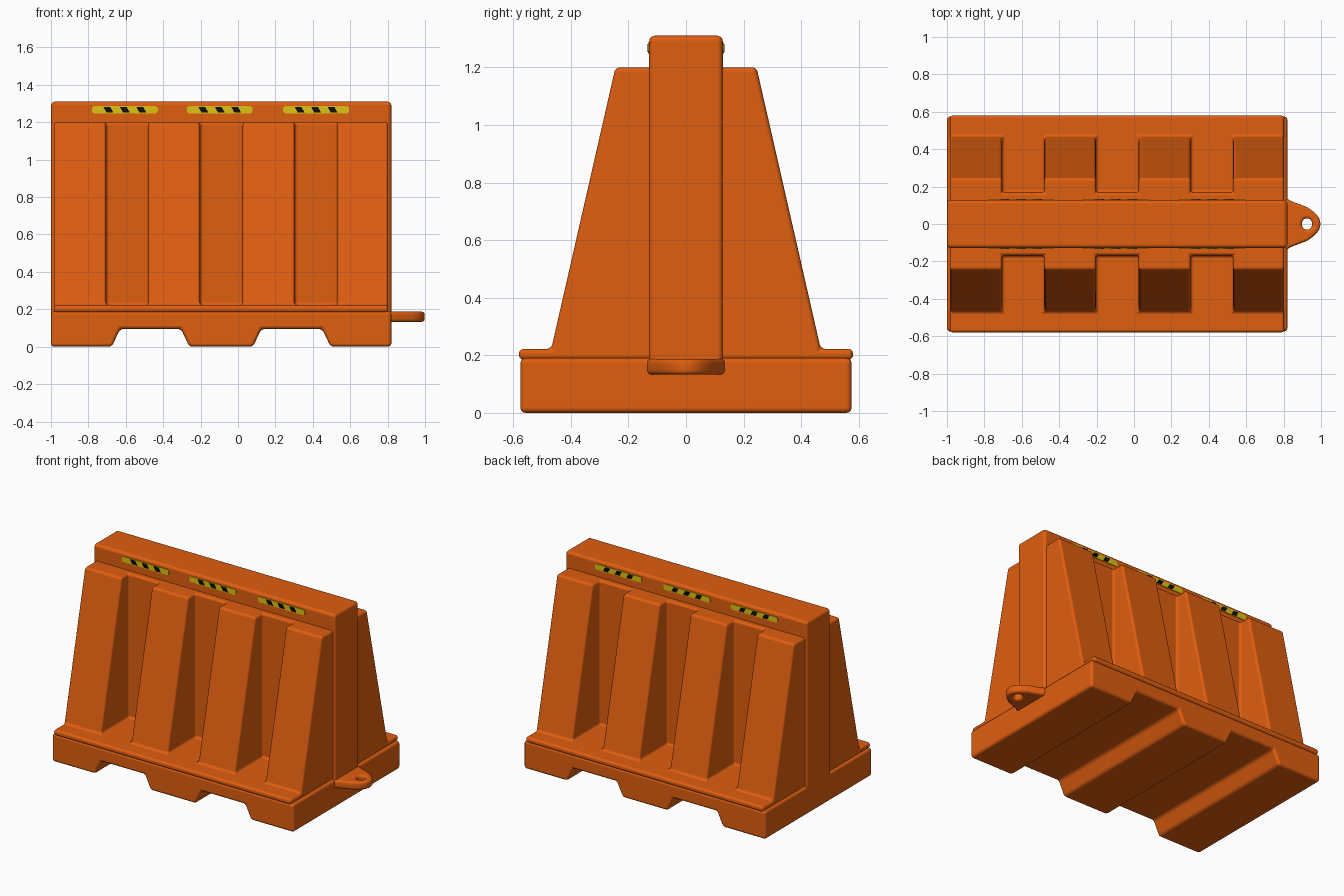
import bpy, bmesh

if "Cube" in bpy.data.objects:
    bpy.data.objects.remove(bpy.data.objects["Cube"])


def material(name, rgb):
    m = bpy.data.materials.new(name)
    m.diffuse_color = (*rgb, 1)
    m.use_nodes = True
    m.node_tree.nodes["Principled BSDF"].inputs["Base Color"].default_value = m.diffuse_color
    return m


ORANGE = material("orange plastic", (0.74, 0.112, 0.005))
YELLOW = material("reflector yellow", (0.74, 0.54, 0.006))
BLACK = material("reflector black", (0.004, 0.004, 0.004))


def finish(name, bm, mat, bevel=0.0, segments=3):
    bmesh.ops.recalc_face_normals(bm, faces=bm.faces)
    me = bpy.data.meshes.new(name)
    bm.to_mesh(me)
    bm.free()
    me.materials.append(mat)
    ob = bpy.data.objects.new(name, me)
    bpy.context.collection.objects.link(ob)
    if bevel:
        for p in me.polygons:
            p.use_smooth = True
        b = ob.modifiers.new("rounding", 'BEVEL')
        b.width = bevel
        b.segments = segments
        b.limit_method = 'ANGLE'
        b.angle_limit = 0.5
        b.harden_normals = True
    return ob


def prism_xz(bm, pts, y0, y1):
    """Extrude an x-z outline between two y values."""
    a = [bm.verts.new((x, y0, z)) for x, z in pts]
    b = [bm.verts.new((x, y1, z)) for x, z in pts]
    n = len(pts)
    bm.faces.new(a)
    bm.faces.new(b[::-1])
    for i in range(n):
        bm.faces.new((a[i], b[i], b[(i + 1) % n], a[(i + 1) % n]))


X0, X1 = -1.0, 0.82

# base with two forklift grooves
outline = [(X0, 0), (-0.675, 0), (-0.63, 0.095), (-0.305, 0.095), (-0.26, 0),
           (0.08, 0), (0.125, 0.095), (0.45, 0.095), (0.495, 0),
           (X1, 0), (X1, 0.19), (X0, 0.19)]
bm = bmesh.new()
prism_xz(bm, outline, -0.575, 0.575)
finish("base", bm, ORANGE, 0.018)

# centre wall with raised cap
bm = bmesh.new()
prism_xz(bm, [(X0, 0.13), (X1, 0.13), (X1, 1.31), (X0, 1.31)], -0.128, 0.128)
finish("centre_wall", bm, ORANGE, 0.02)

# flange and sloping ribs as one comb-shaped shell
XL, XR = -0.985, 0.803
ZF0, ZF, ZT = 0.184, 0.222, 1.2
Y_BOT, Y_TOP, Y_IN, Y_FL = 0.468, 0.245, 0.168, 0.58
comb = [(XL, 1)]
for a, b in ((-0.705, -0.48), (-0.203, 0.025), (0.303, 0.53)):
    comb += [(a, 1), (a, 0), (b, 0), (b, 1)]
comb.append((XR, 1))

bm = bmesh.new()
sides = {}
for s in (-1, 1):
    low = [bm.verts.new((x, s * (Y_BOT if o else Y_IN), ZF)) for x, o in comb]
    top = [bm.verts.new((x, s * (Y_TOP if o else Y_IN), ZT)) for x, o in comb]
    fl = [bm.verts.new((x, s * Y_FL, ZF)) for x in (XL, XR)]
    fb = [bm.verts.new((x, s * Y_FL, ZF0)) for x in (XL, XR)]
    bm.faces.new(low + [fl[1], fl[0]])
    bm.faces.new((fl[0], fl[1], fb[1], fb[0]))
    for i in range(len(comb) - 1):
        bm.faces.new((low[i], low[i + 1], top[i + 1], top[i]))
    sides[s] = (low, top, fl, fb)
f, k = sides[-1], sides[1]
bm.faces.new(f[1] + k[1][::-1])
bm.faces.new((f[3][0], f[3][1], k[3][1], k[3][0]))
for e, c in ((0, 0), (1, -1)):
    bm.faces.new((f[3][e], f[2][e], f[0][c], f[1][c],
                  k[1][c], k[0][c], k[2][e], k[3][e]))
finish("ribbed_body", bm, ORANGE, 0.016)

# coupling lug with pin hole
half = [(0.79, 0.14), (0.825, 0.138), (0.85, 0.122), (0.93, 0.088),
        (0.965, 0.06), (0.988, 0.03)]
edge = half + [(0.995, 0)] + [(x, -y) for x, y in half[::-1]]
cu = bpy.data.curves.new("coupling_lug", 'CURVE')
cu.dimensions = '2D'
cu.fill_mode = 'BOTH'
inset = 0.018
sp = cu.splines.new('POLY')
sp.points.add(len(edge) - 1)
for p, (x, y) in zip(sp.points, edge):
    p.co = (x - inset * 0.7, y * 0.88, 0, 1)
sp.use_cyclic_u = True
from math import cos, sin, pi
sp = cu.splines.new('POLY')
sp.points.add(19)
for i, p in enumerate(sp.points):
    t = 2 * pi * i / 20
    p.co = (0.925 + 0.043 * cos(t), 0.046 * sin(t), 0, 1)
sp.use_cyclic_u = True
cu.extrude = 0.012
cu.bevel_depth = 0.015
cu.bevel_resolution = 3
tmp = bpy.data.objects.new("lug_curve", cu)
bpy.context.collection.objects.link(tmp)
dg = bpy.context.evaluated_depsgraph_get()
bm = bmesh.new()
bm.from_mesh(bpy.data.meshes.new_from_object(tmp.evaluated_get(dg)))
bpy.data.objects.remove(tmp)
bmesh.ops.remove_doubles(bm, verts=bm.verts, dist=0.0005)
bmesh.ops.translate(bm, verts=bm.verts, vec=(0, 0, 0.16))
lug = finish("coupling_lug", bm, ORANGE)
lug.data.materials.clear()
lug.data.materials.append(ORANGE)
for p in lug.data.polygons:
    p.material_index = 0

# reflector strips on both faces of the cap
plates, stripes = bmesh.new(), bmesh.new()
for s in (-1, 1):
    for cx in (-0.605, -0.0975, 0.4175):
        w, h, c, z = 0.176, 0.019, 0.009, 1.267
        prism_xz(plates, [(cx + x, z + d) for x, d in (
            (-w, c - h), (c - w, -h), (w - c, -h), (w, c - h),
            (w, h - c), (w - c, h), (c - w, h), (-w, h - c))],
            s * 0.12, s * 0.132)
        for off in (-0.088, 0.0, 0.088):
            bx = cx + s * -off
            k = 0.008
            prism_xz(stripes, [(bx - 0.018 + k, z - 0.014), (bx + 0.018 + k, z - 0.014),
                               (bx + 0.018 - k, z + 0.014), (bx - 0.018 - k, z + 0.014)],
                     s * 0.125, s * 0.1345)
finish("reflector_plates", plates, YELLOW)
finish("reflector_stripes", stripes, BLACK)
